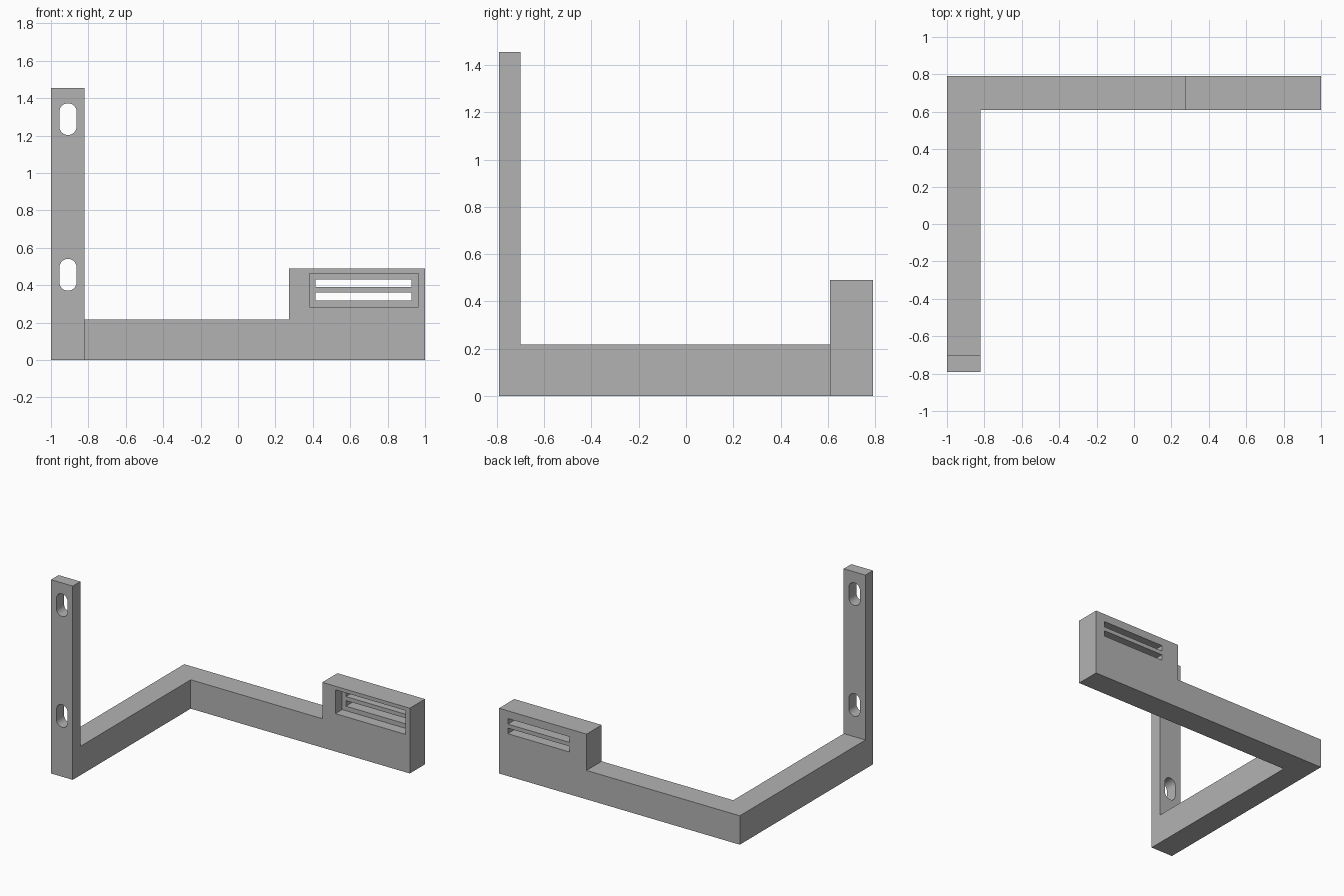
import bpy
import bmesh
import math
from mathutils import Vector

cube = bpy.data.objects.get("Cube")
if cube:
    bpy.data.objects.remove(cube, do_unlink=True)

# Single matte grey
grey = bpy.data.materials.new("matte_grey")
grey.use_nodes = True
colour = (0.45, 0.45, 0.45, 1)
grey.diffuse_color = colour
grey.node_tree.nodes["Principled BSDF"].inputs["Base Color"].default_value = colour

LEFT, INNER = -1.0, -0.82      # side arm, x range
FRONT, BACK = -0.79, 0.79      # overall depth
REAR_FACE = 0.61               # front of the rear arm
ARM_TOP, POST_TOP, HEAD_TOP = 0.217, 1.455, 0.49


def prism(name, points, direction):
    """Extrude a closed outline of 3D points along a direction."""
    bm = bmesh.new()
    face = bm.faces.new([bm.verts.new(p) for p in points])
    result = bmesh.ops.extrude_face_region(bm, geom=[face])
    moved = [v for v in result["geom"] if isinstance(v, bmesh.types.BMVert)]
    bmesh.ops.translate(bm, verts=moved, vec=Vector(direction))
    bmesh.ops.recalc_face_normals(bm, faces=bm.faces)
    mesh = bpy.data.meshes.new(name)
    bm.to_mesh(mesh)
    bm.free()
    mesh.materials.append(grey)
    obj = bpy.data.objects.new(name, mesh)
    bpy.context.collection.objects.link(obj)
    return obj


def front_prism(name, outline, y0, y1):
    return prism(name, [(x, y0, z) for x, z in outline], (0, y1 - y0, 0))


def rectangle(x0, x1, z0, z1):
    return [(x0, z0), (x1, z0), (x1, z1), (x0, z1)]


def slot_outline(x, z, radius, half_length, steps=16):
    """Upright slot with round ends."""
    offset = half_length - radius
    outline = []
    for start, centre in ((0, z + offset), (math.pi, z - offset)):
        for i in range(steps + 1):
            a = start + math.pi * i / steps
            outline.append((x + radius * math.cos(a), centre + radius * math.sin(a)))
    return outline


def combine(target, tool, operation):
    mod = target.modifiers.new(operation.lower(), "BOOLEAN")
    mod.operation = operation
    mod.solver = "EXACT"
    mod.object = tool
    tool.hide_render = True
    bpy.context.view_layer.objects.active = target
    bpy.ops.object.modifier_apply(modifier=mod.name)
    bpy.data.objects.remove(tool, do_unlink=True)


# Rear arm with the raised head
bracket = front_prism("bracket", [
    (LEFT, 0), (1, 0), (1, HEAD_TOP), (0.273, HEAD_TOP),
    (0.273, ARM_TOP), (LEFT, ARM_TOP)], REAR_FACE, BACK)

# Side arm with the upright mounting post
side = [(FRONT, 0), (REAR_FACE, 0), (REAR_FACE, ARM_TOP), (-0.7, ARM_TOP),
        (-0.7, POST_TOP), (FRONT, POST_TOP)]
side_arm = prism("side_arm", [(LEFT, y, z) for y, z in side], (INNER - LEFT, 0, 0))
combine(bracket, side_arm, "UNION")

# Mounting holes in the post
for z in (0.456, 1.288):
    hole = front_prism("hole_cutter", slot_outline(-0.909, z, 0.046, 0.085), -0.9, -0.6)
    combine(bracket, hole, "DIFFERENCE")

# Shallow pocket in the head and two slots through it
pocket = front_prism("pocket_cutter", rectangle(0.382, 0.965, 0.284, 0.463), 0.5, 0.69)
combine(bracket, pocket, "DIFFERENCE")
for z in (0.339, 0.411):
    slot = front_prism("slot_cutter", rectangle(0.414, 0.927, z - 0.021, z + 0.021), 0.5, 0.9)
    combine(bracket, slot, "DIFFERENCE")

# Smooth hole walls, sharp corners
bpy.ops.object.select_all(action="DESELECT")
bracket.select_set(True)
bpy.context.view_layer.objects.active = bracket
bpy.ops.object.shade_smooth_by_angle(angle=math.radians(30))
